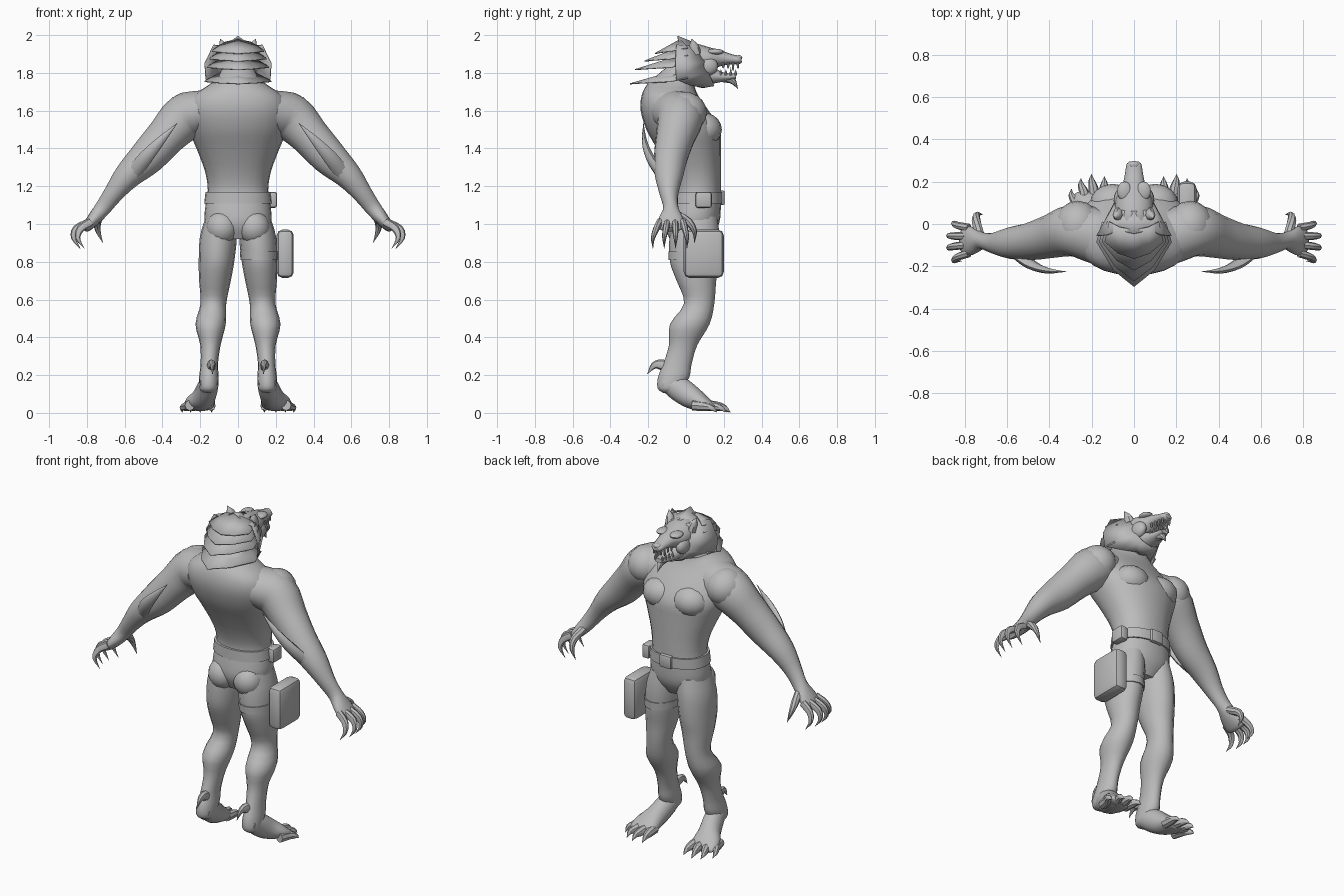
import bpy, bmesh, math
from mathutils import Vector, Matrix

cube = bpy.data.objects.get("Cube")
if cube:
    bpy.data.objects.remove(cube, do_unlink=True)

X, Y, Z = Vector((1, 0, 0)), Vector((0, 1, 0)), Vector((0, 0, 1))
SIDES = ((1, "left_"), (-1, "right_"))
parts = []

grey = bpy.data.materials.new("plain_grey")
grey.use_nodes = True
grey.diffuse_color = (0.5, 0.5, 0.5, 1)
grey.node_tree.nodes["Principled BSDF"].inputs["Base Color"].default_value = grey.diffuse_color


def finish(name, bm):
    bmesh.ops.recalc_face_normals(bm, faces=bm.faces)
    mesh = bpy.data.meshes.new(name)
    bm.to_mesh(mesh)
    bm.free()
    mesh.materials.append(grey)
    obj = bpy.data.objects.new(name, mesh)
    bpy.context.collection.objects.link(obj)
    parts.append(obj)
    return obj


def smooth_path(rings, steps):
    """Catmull-Rom interpolation of (x, y, z, radius, radius) rings."""
    p = [Vector(r) for r in rings]
    p = [p[0] * 2 - p[1]] + p + [p[-1] * 2 - p[-2]]
    out = []
    for a, b, c, d in zip(p, p[1:], p[2:], p[3:]):
        for i in range(steps):
            t = i / steps
            out.append((b * 2 + (c - a) * t + (a * 2 - b * 5 + c * 4 - d) * t ** 2
                        + (b * 3 - a - c * 3 + d) * t ** 3) / 2)
    return out + [p[-2]]


def tube(name, rings, side, normal=None, n=16, steps=3, power=2, s=1):
    """Closed loft through elliptical rings; s = -1 mirrors it in x."""
    path = smooth_path(rings, steps)
    mids = [r.to_3d() if len(r) == 3 else Vector(r[:3]) for r in path]
    bm = bmesh.new()
    loops = []
    for i, r in enumerate(path):
        t = normal or (mids[min(i + 1, len(mids) - 1)] - mids[max(i - 1, 0)]).normalized()
        u = (side - t * side.dot(t)).normalized()
        v = t.cross(u)
        loop = []
        for k in range(n):
            a = math.tau * k / n
            c, d = math.cos(a), math.sin(a)
            c = math.copysign(abs(c) ** (2 / power), c)
            d = math.copysign(abs(d) ** (2 / power), d)
            co = mids[i] + u * c * max(r[3], .001) + v * d * max(r[4], .001)
            loop.append(bm.verts.new((co.x * s, co.y, co.z)))
        loops.append(loop)
    for a, b in zip(loops, loops[1:]):
        for k in range(n):
            bm.faces.new((a[k], a[k - 1], b[k - 1], b[k]))
    bm.faces.new(loops[0])
    bm.faces.new(loops[-1])
    return finish(name, bm)


def spike(name, points, radius, side, flat=1, s=1):
    """Curved claw that tapers to a point."""
    last = len(points) - 1
    rings = [(*p, radius * flat * (1 - (i / last) ** 2), radius * (1 - (i / last) ** 2))
             for i, p in enumerate(points)]
    return tube(name, rings, side, n=8, s=s)


def ball(name, centre, size):
    bm = bmesh.new()
    bmesh.ops.create_uvsphere(bm, u_segments=16, v_segments=10, radius=1,
                              matrix=Matrix.Translation(centre) @ Matrix.Diagonal((*size, 1)))
    return finish(name, bm)


def box(name, low, high, bevel):
    low, high = Vector(low), Vector(high)
    bm = bmesh.new()
    bmesh.ops.create_cube(bm, size=1, matrix=Matrix.Translation((low + high) / 2)
                          @ Matrix.Diagonal((*(high - low), 1)))
    bmesh.ops.bevel(bm, geom=bm.edges[:], offset=bevel, segments=2, profile=.5, affect="EDGES")
    return finish(name, bm)


def sheet(name, inner, outer):
    """Thin fur sheet between two half outlines, mirrored in x."""
    bm = bmesh.new()
    for s, _ in SIDES:
        a, b = [[bm.verts.new((x * s, y, z)) for x, y, z in row] for row in (inner, outer)]
        for k in range(len(a) - 1):
            bm.faces.new((a[k], a[k + 1], b[k + 1], b[k]))
    bmesh.ops.remove_doubles(bm, verts=bm.verts, dist=.0001)
    obj = finish(name, bm)
    obj.modifiers.new("thickness", "SOLIDIFY").thickness = .006
    return obj


# Torso, from crotch to neck
tube("torso", [(0, .04, .92, .09, .09), (0, .045, 1, .172, .13), (0, .055, 1.1, .172, .13),
               (0, .06, 1.18, .16, .125), (0, .045, 1.28, .175, .14), (0, .015, 1.4, .22, .17),
               (0, -.015, 1.5, .26, .195), (0, -.06, 1.6, .27, .18), (0, -.085, 1.68, .235, .15),
               (0, -.08, 1.74, .15, .125), (0, -.04, 1.79, .1, .11), (0, .02, 1.86, .08, .09)],
     X, Z, n=24, power=2.2)

for s, label in SIDES:
    # Muscle masses
    ball(label + "chest_muscle", (.1 * s, .09, 1.5), (.11, .1, .09))
    ball(label + "buttock", (.085 * s, -.02, .98), (.085, .085, .09))
    ball(label + "shoulder", (.265 * s, -.01, 1.59), (.11, .12, .11))

    # Arm with a flattened palm
    tube(label + "arm", [(.17, -.06, 1.6, .13, .11), (.28, -.03, 1.565, .125, .125),
                         (.38, -.055, 1.465, .105, .105), (.48, -.08, 1.355, .09, .095),
                         (.585, -.09, 1.255, .075, .072), (.66, -.09, 1.16, .05, .052),
                         (.715, -.08, 1.085, .04, .043), (.76, -.08, 1.03, .065, .036),
                         (.8, -.08, .985, .07, .026), (.815, -.08, .97, .05, .015)], Y, s=s)
    spike(label + "elbow_blade", [(.56, -.13, 1.26), (.49, -.19, 1.35), (.41, -.22, 1.44),
                                  (.32, -.225, 1.535)], .042, Y, .6, s)
    for i in range(4):
        y, tip = -.138 + .04 * i, -.175 + .06 * i
        reach = .01 if i in (1, 2) else -.012
        spike(label + "finger_%d" % (i + 1),
              [(.78, y, 1.01), (.845 + reach, (y + tip) / 2, .975),
               (.86 + reach, tip, .925), (.825 + reach, tip, .87)], .023, Y, .85, s)
    spike(label + "thumb", [(.73, -.05, 1.05), (.745, .015, 1.01), (.74, .045, .96),
                            (.715, .045, .9)], .024, Y, 1, s)

    # Leg with a raised heel
    tube(label + "leg", [(.09, .045, 1.04, .08, .12), (.104, .045, .93, .098, .133),
                         (.114, .045, .8, .094, .13), (.122, .055, .7, .084, .105),
                         (.13, .07, .58, .068, .08), (.145, .02, .47, .08, .105),
                         (.146, -.015, .36, .054, .075), (.152, -.045, .26, .046, .075),
                         (.154, -.065, .19, .052, .083), (.156, -.085, .13, .05, .065),
                         (.156, -.08, .105, .03, .04)], X, Z, s=s)
    tube(label + "foot", [(.155, -.12, .16, .045, .04), (.16, -.05, .135, .055, .065),
                          (.18, .025, .085, .062, .062), (.2, .085, .055, .08, .045),
                          (.208, .13, .035, .078, .027), (.208, .145, .03, .06, .018)], X, s=s)
    for i, (base, tip, reach) in enumerate(((.145, .14, .225), (.185, .2, .235),
                                            (.225, .25, .215), (.255, .295, .165))):
        spike(label + "toe_%d" % (i + 1),
              [(base, reach - .13, .04), (base * .6 + tip * .4, reach - .07, .035),
               (tip, reach - .03, .026), (tip, reach, .003)], .028, X, .95, s)
    spike(label + "heel_claw", [(.145, -.08, .235), (.14, -.13, .255), (.137, -.17, .25),
                                (.135, -.205, .205)], .032, X, .8, s)

    # Face details on each side
    spike(label + "ear", [(.07, .05, 1.9), (.08, .04, 1.945), (.095, .03, 1.98)], .032, X, .9, s)
    ball(label + "brow", (.045 * s, .155, 1.912), (.035, .045, .016))
    ball(label + "cheek", (.062 * s, .11, 1.835), (.034, .06, .05))
    for i in range(4):
        y, x = .275 - .026 * i, (.024 + .005 * i) * s
        long = .035 if i == 1 else .022
        spike(label + "upper_tooth_%d" % (i + 1), [(x, y, 1.852), (x, y, 1.84 - long / 2),
                                                 (x, y, 1.845 - long)], .007, X)
        spike(label + "lower_tooth_%d" % (i + 1), [(x, y - .012, 1.785), (x, y - .012, 1.805),
                                                 (x, y - .012, 1.795 + long)], .007, X)

# Skull, snout and lower jaw
tube("skull", [(0, -.04, 1.87, .07, .08), (0, .04, 1.875, .09, .082), (0, .12, 1.875, .084, .062),
               (0, .18, 1.877, .056, .043), (0, .24, 1.872, .042, .027),
               (0, .28, 1.868, .036, .022), (0, .295, 1.868, .022, .014)], X)
ball("nose", (0, .28, 1.88), (.024, .018, .014))
tube("lower_jaw", [(0, .05, 1.79, .07, .06), (0, .13, 1.785, .06, .045),
                   (0, .2, 1.778, .042, .024), (0, .265, 1.782, .026, .013)], X)
ball("throat", (0, .09, 1.775), (.075, .065, .055))
spike("chin_tuft", [(0, .2, 1.775), (0, .245, 1.76), (0, .275, 1.715)], .025, X)

# Fur ruff around the face
sheet("face_ruff",
      [(0, .06, 1.955), (.05, .065, 1.94), (.075, .09, 1.9), (.085, .11, 1.855),
       (.085, .12, 1.8), (.055, .14, 1.755), (0, .15, 1.73)],
      [(0, -.045, 1.997), (.075, -.03, 1.94), (.13, -.05, 1.95), (.178, -.055, 1.85),
       (.172, -.05, 1.765), (.1, .02, 1.735), (0, .09, 1.72)])

# Overlapping mane layers down the neck
for i, (y, z) in enumerate(((-.297, 1.745), (-.27, 1.82), (-.22, 1.865), (-.165, 1.905))):
    w = .178 - .013 * i
    sheet("mane_layer_%d" % (i + 1),
          [(0, -.03, z + .075), (w * .5, -.015, z + .06), (w * .85, .01, z + .03)],
          [(0, y, z), (w * .55, y * .6 - .04, z + .005), (w, -.085, z + .012)])

# Belt, buckle, pouches and thigh strap
tube("belt", [(0, .057, 1.108, .179, .137), (0, .058, 1.17, .172, .136)], X, Z, n=24, steps=1, power=2.2)
box("buckle", (-.04, .175, 1.1), (.04, .205, 1.178), .01)
box("belt_pouch", (.155, .05, 1.085), (.207, .137, 1.17), .014)
box("thigh_pouch", (.205, -.012, .715), (.295, .2, .97), .03)
tube("thigh_strap", [(.113, .045, .81, .1, .137), (.112, .045, .855, .102, .139)], X, Z, steps=1)

bpy.ops.object.select_all(action="DESELECT")
for obj in parts:
    obj.select_set(True)
bpy.context.view_layer.objects.active = parts[0]
bpy.ops.object.shade_smooth_by_angle(angle=math.radians(42))
